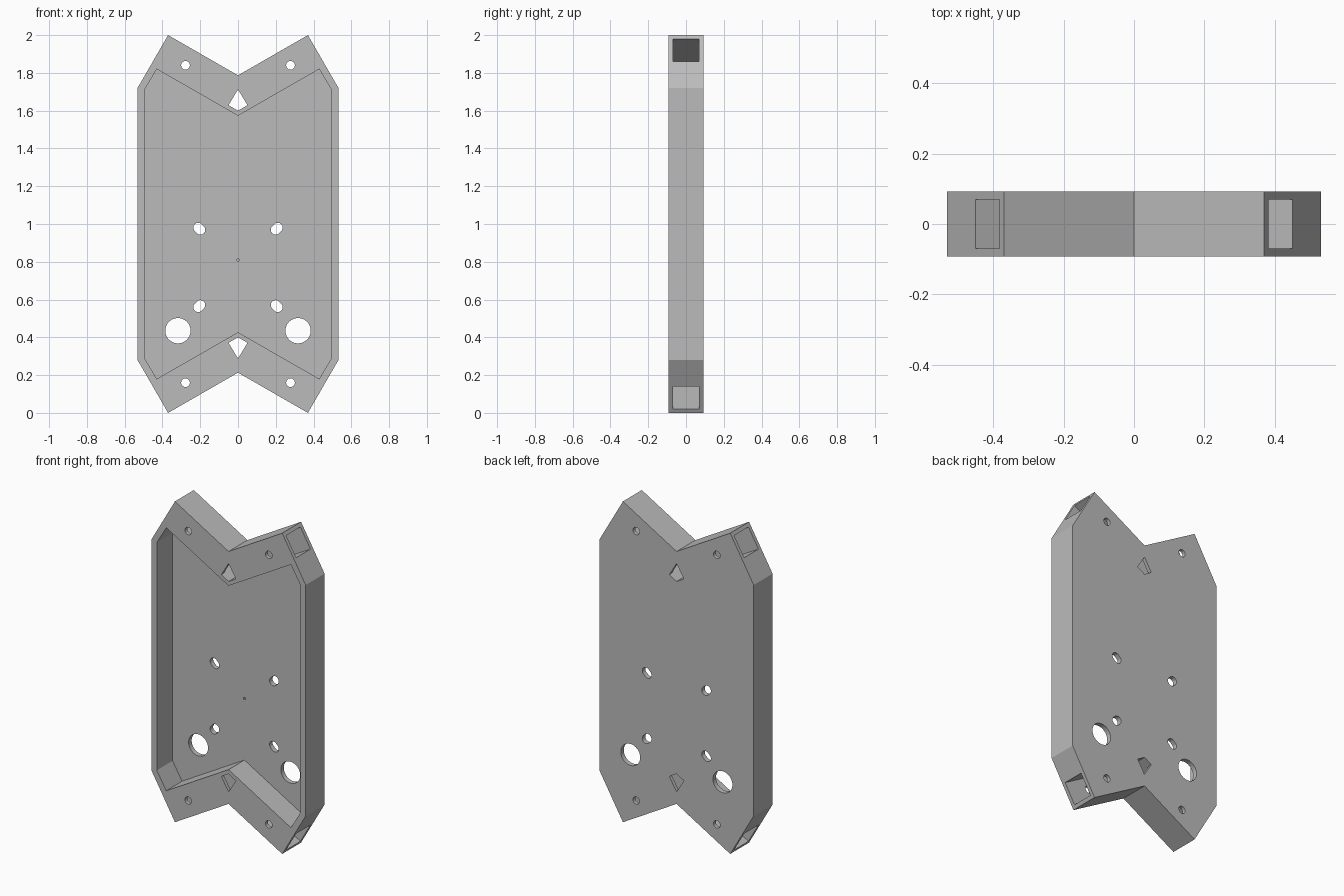
import bpy, bmesh
from math import cos, sin, pi, atan2
from mathutils import Vector

cube = bpy.data.objects.get("Cube")
if cube:
    bpy.data.objects.remove(cube, do_unlink=True)

HALF = 0.093    # half the tray depth
FLOOR = 0.063   # y where the pocket floor starts
MID = 1.0       # height of the mirror plane

grey = bpy.data.materials.new("plain grey")
grey.diffuse_color = (0.5, 0.5, 0.5, 1)
grey.use_nodes = True
grey.node_tree.nodes["Principled BSDF"].inputs["Base Color"].default_value = (0.5, 0.5, 0.5, 1)


def prism(name, outline, y0, y1):
    """Extrude an (x, z) outline along y."""
    bm = bmesh.new()
    face = bm.faces.new([bm.verts.new((x, y0, z)) for x, z in outline])
    ext = bmesh.ops.extrude_face_region(bm, geom=[face])
    moved = [v for v in ext["geom"] if isinstance(v, bmesh.types.BMVert)]
    bmesh.ops.translate(bm, verts=moved, vec=(0, y1 - y0, 0))
    bmesh.ops.recalc_face_normals(bm, faces=bm.faces)
    mesh = bpy.data.meshes.new(name)
    bm.to_mesh(mesh)
    bm.free()
    mesh.materials.append(grey)
    obj = bpy.data.objects.new(name, mesh)
    bpy.context.collection.objects.link(obj)
    return obj


def four_way(quarter, centre):
    """Mirror a top right outline to both sides and to the bottom."""
    right = [centre] + quarter
    right += [(x, 2 * MID - z) for x, z in reversed(right)]
    left = [(-x, z) for x, z in reversed(right) if x > 0]
    return right + left


def slot(x, z, r, stretch=0.0, angle=0.0, n=32):
    """Round hole, or a slot stretched along an angle."""
    pts = []
    for i in range(n):
        a = 2 * pi * (i + 0.5) / n
        u = r * cos(a) + (stretch if cos(a) > 0 else -stretch)
        v = r * sin(a)
        pts.append((x + u * cos(angle) - v * sin(angle),
                    z + u * sin(angle) + v * cos(angle)))
    return pts


# Tray body with notched ends
tray = prism("tray", four_way([(0.37, 2.0), (0.532, 1.72)], (0, 1.787)), -HALF, HALF)


def cut(outline, y0=-0.2, y1=0.2):
    cutter = prism("cutter", outline, y0, y1)
    cutter.hide_render = True
    mod = tray.modifiers.new("cut", "BOOLEAN")
    mod.operation = "DIFFERENCE"
    mod.solver = "EXACT"
    mod.object = cutter
    bpy.context.view_layer.objects.active = tray
    bpy.ops.object.modifier_apply(modifier=mod.name)
    bpy.data.objects.remove(cutter, do_unlink=True)


# Front pocket
cut(four_way([(0.43, 1.82), (0.495, 1.71)], (0, 1.573)), -0.2, FLOOR)

# Square tunnels along the arms, bolt holes, and kite holes between the tunnels
mouth = Vector((0.416, 1.92))
along = Vector((cos(pi / 6), sin(pi / 6)))
across = Vector((-along.y, along.x)) * 0.069
tunnel = [mouth + along * d + across * s
          for d, s in ((0.1, -1), (0.1, 1), (-0.465, 1), (-0.465, -1))]
kite = [(0, 1.712), (0.05, 1.629), (0, 1.6), (-0.05, 1.629)]
for up in (1, -1):
    def flip(pts, side=1):
        return [(side * x, MID + up * (z - MID)) for x, z in pts]
    for side in (1, -1):
        cut(flip(tunnel, side), -0.07, 0.07)
        cut(flip(slot(0.278, 1.84, 0.023), side))
    cut(flip(kite))

# Large cable holes and slanted mounting slots in the floor
for side in (1, -1):
    cut(slot(side * 0.318, 0.435, 0.067, n=48))
    for dz in (0.205, -0.205):
        dx = side * 0.205
        cut(slot(dx, 0.77 + dz, 0.026, 0.008, atan2(dz, dx)))

# Tiny centre mark
cut(slot(0, 0.81, 0.007, n=16), -0.05, FLOOR + 0.012)
